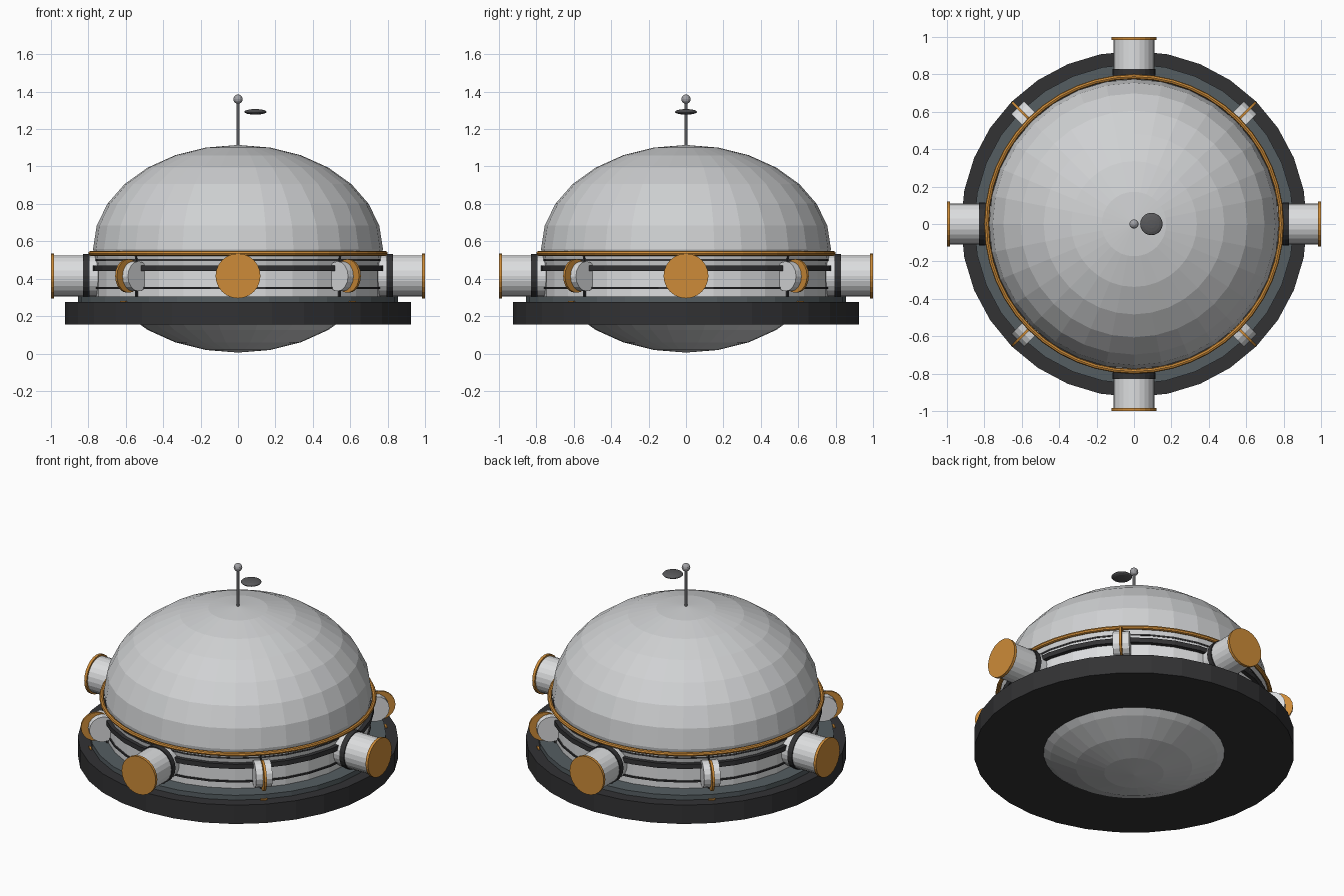
import bpy
from math import pi, sin, cos
from mathutils import Matrix

if "Cube" in bpy.data.objects:
    bpy.data.objects.remove(bpy.data.objects["Cube"])


def material(name, r, g, b):
    m = bpy.data.materials.new(name)
    m.use_nodes = True
    m.diffuse_color = (r, g, b, 1)
    m.node_tree.nodes["Principled BSDF"].inputs["Base Color"].default_value = (r, g, b, 1)
    return m


HULL = material("pale grey", 0.63, 0.64, 0.65)
WHITE = material("off white", 0.72, 0.73, 0.74)
GOLD = material("amber", 0.61, 0.26, 0.04)
DARK = material("charcoal", 0.032, 0.032, 0.034)
SLATE = material("slate", 0.09, 0.11, 0.12)
GREY = material("dark grey", 0.1, 0.1, 0.105)
METAL = material("mid grey", 0.36, 0.36, 0.38)


def finish(name, mat, matrix=None):
    ob = bpy.context.object
    ob.name = name
    ob.data.materials.append(mat)
    if matrix:
        ob.data.transform(matrix)
    return ob


def disc(name, mat, radius, low, high, sides=32, matrix=None):
    """Cylinder along z between two heights, then moved by the matrix."""
    bpy.ops.mesh.primitive_cylinder_add(vertices=sides, radius=radius, depth=high - low)
    shift = Matrix.Translation((0, 0, (low + high) / 2))
    return finish(name, mat, matrix @ shift if matrix else shift)


def ball(name, mat, centre, size, segments, rings):
    bpy.ops.mesh.primitive_uv_sphere_add(segments=segments, ring_count=rings, radius=1)
    return finish(name, mat, Matrix.Translation(centre) @ Matrix.Diagonal((*size, 1)))


def box(name, mat, size, matrix):
    bpy.ops.mesh.primitive_cube_add(size=1)
    return finish(name, mat, matrix @ Matrix.Diagonal((*size, 1)))


def spun(angle):
    return Matrix.Rotation(angle, 4, "Z")


# Hull and belt
ball("hull", HULL, (0, 0, 0.56), (0.775, 0.775, 0.555), 32, 14)
disc("belt", WHITE, 0.76, 0.28, 0.535)
for i, (z, r, h) in enumerate([(0.5, 0.768, 0.01), (0.455, 0.785, 0.03), (0.35, 0.768, 0.01)]):
    disc(f"belt_band_{i + 1}", DARK, r, z - h / 2, z + h / 2)
bpy.ops.mesh.primitive_torus_add(major_radius=0.788, minor_radius=0.013,
                                 major_segments=48, minor_segments=8)
finish("trim_ring", GOLD, Matrix.Translation((0, 0, 0.535)))

# Base deck
disc("base_deck", DARK, 0.925, 0.155, 0.275)
disc("deck_step", SLATE, 0.855, 0.27, 0.305)

# Docking ports on the four main directions, lying along x before the spin
outward = Matrix.Translation((0, 0, 0.415)) @ Matrix.Rotation(pi / 2, 4, "Y")
for i in range(4):
    m = spun(i * pi / 2) @ outward
    disc(f"port_tube_{i + 1}", WHITE, 0.11, 0.7, 0.99, 24, m)
    disc(f"port_collar_{i + 1}", DARK, 0.116, 0.795, 0.828, 24, m)
    disc(f"port_cap_{i + 1}", GOLD, 0.12, 0.983, 1.0, 24, m)

# Thruster drums on the diagonals, with their axes along the belt
tangent = Matrix.Rotation(pi / 2, 4, "X")
for i in range(4):
    m = spun(pi / 4 + i * pi / 2)
    disc(f"thruster_drum_{i + 1}", WHITE, 0.08, -0.048, 0.048, 16,
         m @ Matrix.Translation((0.8, 0, 0.413)) @ tangent)
    disc(f"thruster_ring_{i + 1}", GOLD, 0.09, -0.007, 0.007, 20,
         m @ Matrix.Translation((0.832, 0, 0.415)) @ tangent)
    box(f"belt_seam_{i + 1}", DARK, (0.02, 0.01, 0.235), m @ Matrix.Translation((0.762, 0, 0.415)))
    box(f"deck_marker_{i + 1}", GOLD, (0.012, 0.04, 0.008), m @ Matrix.Translation((0.866, 0, 0.278)))

# Antenna and dish
disc("antenna_mast", METAL, 0.008, 1.1, 1.36, 10)
ball("antenna_tip", METAL, (0, 0, 1.36), (0.025, 0.025, 0.025), 12, 8)
ball("antenna_dish", GREY, (0.093, 0, 1.292), (0.06, 0.06, 0.015), 20, 8)
